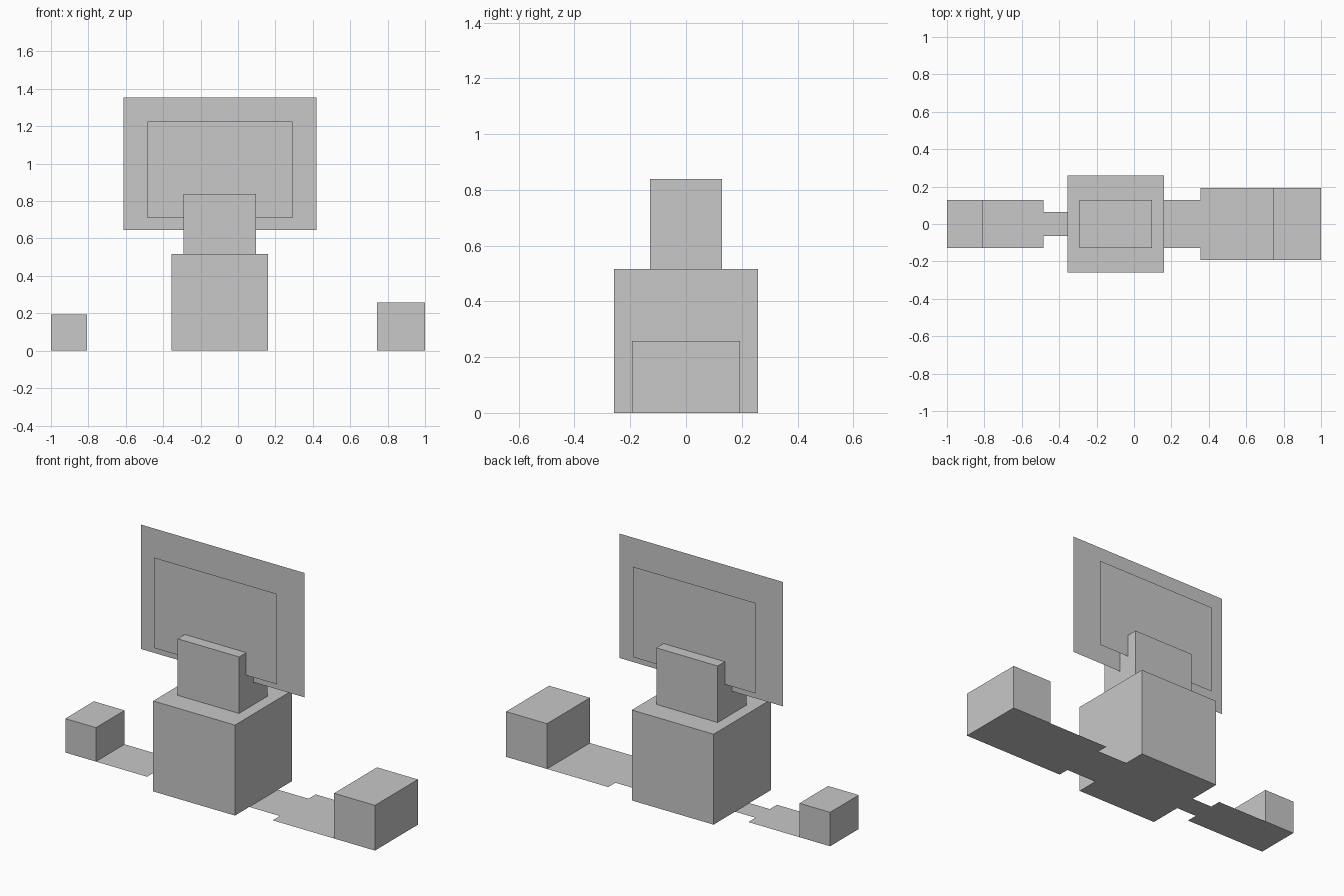
import bpy
import bmesh
from mathutils import Vector

if "Cube" in bpy.data.objects:
    bpy.data.objects.remove(bpy.data.objects["Cube"], do_unlink=True)

U = 2 / 31          # building unit: the whole model is 31 units long
X0 = -1.0           # x position of unit 0

grey = bpy.data.materials.new("plain_grey")
grey.use_nodes = True
grey.diffuse_color = (0.58, 0.58, 0.58, 1)
grey.node_tree.nodes["Principled BSDF"].inputs["Base Color"].default_value = grey.diffuse_color


def add_object(name, bm):
    mesh = bpy.data.meshes.new(name)
    bm.to_mesh(mesh)
    bm.free()
    mesh.materials.append(grey)
    obj = bpy.data.objects.new(name, mesh)
    bpy.context.collection.objects.link(obj)


def block(name, x1, x2, half_depth, z1, z2):
    """Box given in building units, centred on y = 0."""
    bm = bmesh.new()
    bmesh.ops.create_cube(bm, size=1)
    size = Vector((x2 - x1, 2 * half_depth, z2 - z1)) * U
    bmesh.ops.scale(bm, vec=size, verts=bm.verts)
    centre = Vector((X0 + (x1 + x2) / 2 * U, 0, (z1 + z2) / 2 * U))
    bmesh.ops.translate(bm, vec=centre, verts=bm.verts)
    add_object(name, bm)


def strip(name, steps):
    """Flat ground sheet made of touching rectangles (x1, x2, half_depth)."""
    bm = bmesh.new()
    for x1, x2, d in steps:
        corners = [(x1, -d), (x2, -d), (x2, d), (x1, d)]
        bm.faces.new([bm.verts.new((X0 + x * U, y * U, 0)) for x, y in corners])
    add_object(name, bm)


def upright_sheet(name, x1, x2, y, z1, z2):
    """Flat sheet standing parallel to the front."""
    bm = bmesh.new()
    corners = [(x1, z1), (x2, z1), (x2, z2), (x1, z2)]
    bm.faces.new([bm.verts.new((X0 + x * U, y * U, z * U)) for x, z in corners])
    add_object(name, bm)


# Solid blocks
block("main_body", 10, 18, 4, 0, 8)
block("upper_block", 11, 17, 2, 8, 13)
block("right_end_block", 0, 3, 2, 0, 3)
block("left_end_block", 27, 31, 3, 0, 4)

# Thin ground sheets joining the end blocks to the body
strip("right_ground_strip", [(3, 8, 2), (8, 10, 1)])
strip("left_ground_strip", [(18, 21, 2), (21, 27, 3)])

# Large upright panel with a smaller sheet standing off each side
upright_sheet("large_panel", 6, 22, 0, 10, 21)
for name, y in (("front_panel", -1), ("back_panel", 1)):
    upright_sheet(name, 8, 20, y, 11, 19)
